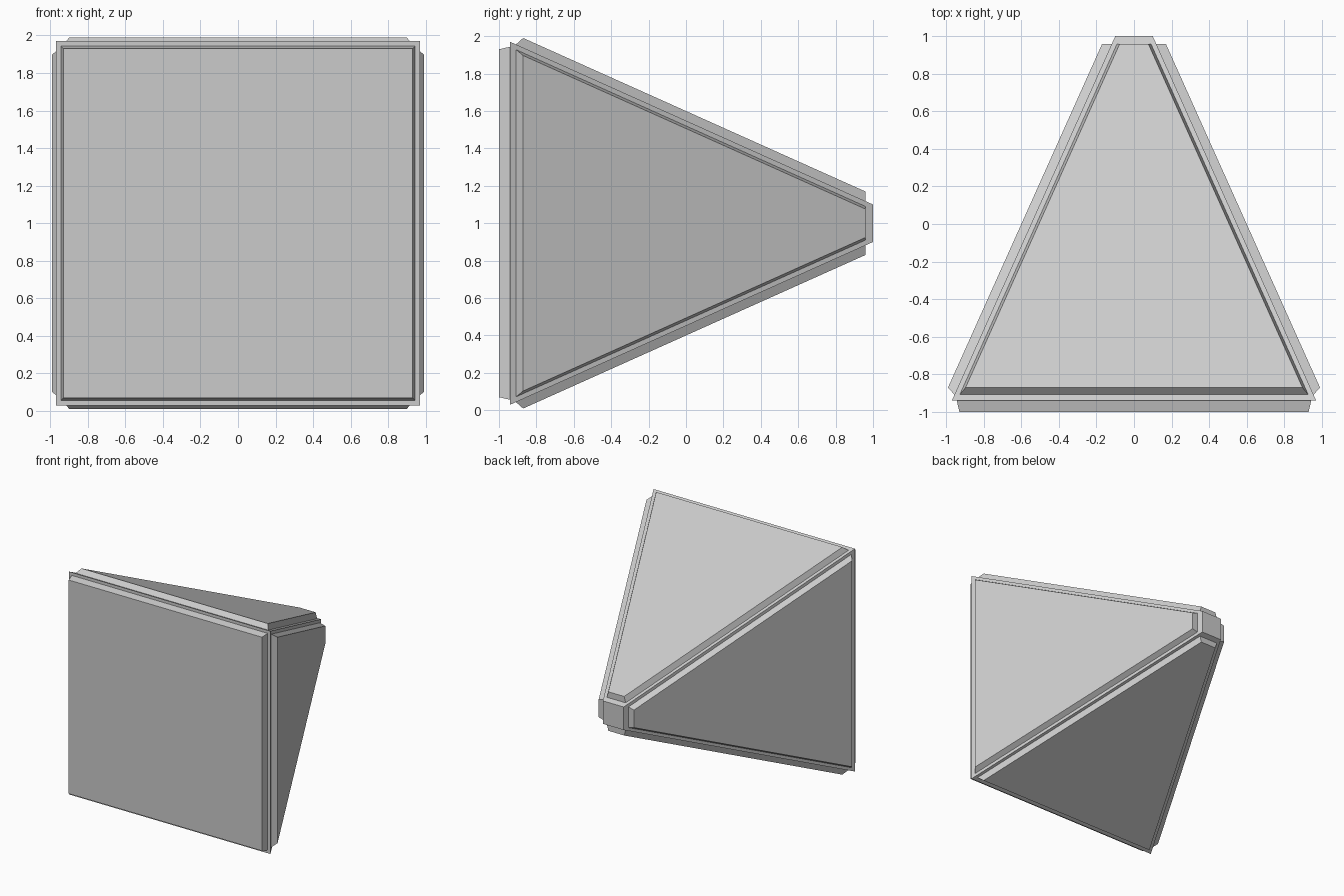
import bpy
import math
from mathutils import Matrix, Vector

if "Cube" in bpy.data.objects:
    bpy.data.objects.remove(bpy.data.objects["Cube"])

CENTER = Matrix.Translation((0, 0, 1))
FRONT, BACK = -0.94, 1.0            # ends of the tapered core
HALF_FRONT, HALF_BACK = 0.97, 0.10
SLOPE = (HALF_FRONT - HALF_BACK) / (BACK - FRONT)

grey = bpy.data.materials.new("light grey")
grey.diffuse_color = (0.6, 0.6, 0.6, 1)
grey.use_nodes = True
grey.node_tree.nodes["Principled BSDF"].inputs["Base Color"].default_value = grey.diffuse_color


def half_at(y):
    """Half width of the core at depth y."""
    return HALF_FRONT - SLOPE * (y - FRONT)


def square(half, y):
    return [Vector((sx * half, y, sz * half))
            for sx, sz in ((-1, -1), (1, -1), (1, 1), (-1, 1))]


def slab(name, base, top, turn=0.0):
    """Closed solid joining two four-sided outlines, turned about the long axis."""
    mesh = bpy.data.meshes.new(name)
    sides = [(i, (i + 1) % 4, (i + 1) % 4 + 4, i + 4) for i in range(4)]
    mesh.from_pydata(base + top, [], [(3, 2, 1, 0), (4, 5, 6, 7)] + sides)
    mesh.transform(CENTER @ Matrix.Rotation(turn, 4, 'Y'))
    mesh.materials.append(grey)
    mesh.update()
    obj = bpy.data.objects.new(name, mesh)
    bpy.context.collection.objects.link(obj)
    return obj


# Tapered core with a small square end
slab("tapered_core", square(HALF_BACK, BACK)[::-1], square(HALF_FRONT, FRONT)[::-1][::1])

# Raised square panel on the large end
slab("front_panel", square(0.945, FRONT + 0.005), square(0.93, -1.0))

# Raised bevelled panels on the four sloping sides
MARGIN, HEIGHT, INSET = 0.027, 0.047, 0.022
along = Vector((0, 1, -SLOPE)).normalized()
normal = Vector((0, SLOPE, 1)).normalized()
side_inset = INSET * math.sqrt(1 + (SLOPE * along.y) ** 2)


def outline(y0, y1, margin, lift):
    pts = []
    for sx, y in ((-1, y0), (1, y0), (1, y1), (-1, y1)):
        pts.append(Vector((sx * (half_at(y) - margin), y, half_at(y))) + normal * lift)
    return pts


step = INSET * along.y
base = outline(-0.91, 0.96, MARGIN, -0.002)
top = outline(-0.91 + step, 0.96 - step, MARGIN + side_inset, HEIGHT)
for i, side in enumerate(("top", "right", "bottom", "left")):
    slab(side + "_panel", base, top, i * math.pi / 2)

# Make every face point outward
import bmesh
for obj in bpy.context.collection.objects:
    bm = bmesh.new()
    bm.from_mesh(obj.data)
    bmesh.ops.recalc_face_normals(bm, faces=bm.faces)
    bm.to_mesh(obj.data)
    bm.free()
